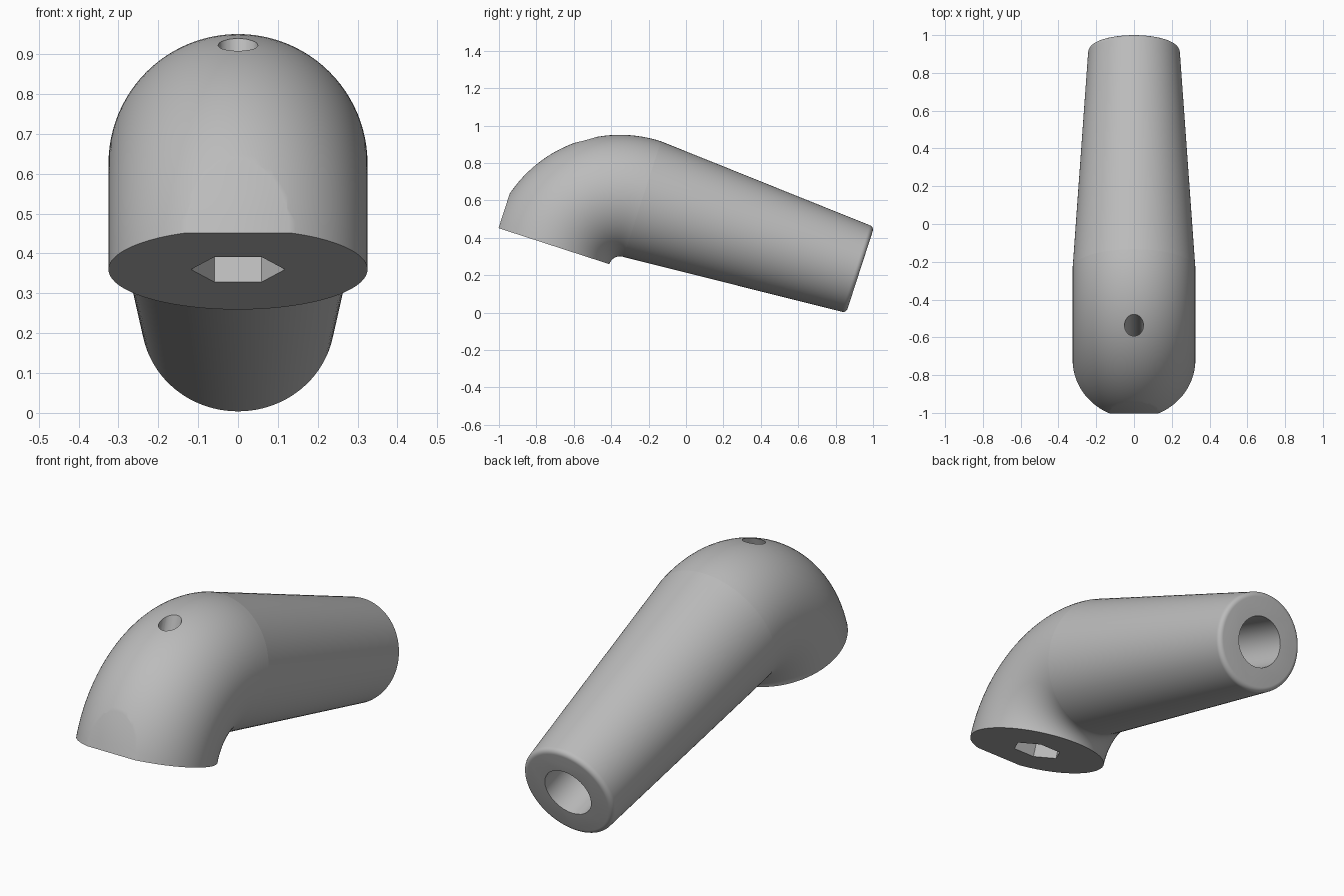
import bpy, bmesh, math
from mathutils import Matrix, Vector

cube = bpy.data.objects.get("Cube")
if cube:
    bpy.data.objects.remove(cube, do_unlink=True)

SEGMENTS = 96
TILT = Matrix.Rotation(math.radians(-18), 4, 'X')
PIVOT = Vector((0, -0.41, 0.12))   # centre of the elbow bend
BEND, RADIUS = 0.385, 0.325        # bend radius and head radius
END, END_RADIUS, FILLET = 0.815, 0.243, 0.025
AXIS_Z = PIVOT.z + BEND            # height of the handle axis before tilting
BOLT_Y = PIVOT.y - BEND            # position of the bolt axis before tilting

grey = bpy.data.materials.new("plain grey")
grey.use_nodes = True
grey.diffuse_color = (0.5, 0.5, 0.5, 1)
grey.node_tree.nodes["Principled BSDF"].inputs["Base Color"].default_value = grey.diffuse_color


def new_object(name, bm):
    bmesh.ops.recalc_face_normals(bm, faces=bm.faces)
    mesh = bpy.data.meshes.new(name)
    bm.to_mesh(mesh)
    bm.free()
    mesh.materials.append(grey)
    obj = bpy.data.objects.new(name, mesh)
    bpy.context.collection.objects.link(obj)
    return obj


def loft(name, rings):
    """Closed tube through circles given as (centre, outward direction, radius)."""
    bm = bmesh.new()
    loops = []
    for centre, outward, radius in rings:
        angles = [2 * math.pi * i / SEGMENTS for i in range(SEGMENTS)]
        loops.append([bm.verts.new(centre + radius * (math.cos(a) * outward
                      + math.sin(a) * Vector((1, 0, 0)))) for a in angles])
    for a, b in zip(loops, loops[1:]):
        for i in range(SEGMENTS):
            j = (i + 1) % SEGMENTS
            bm.faces.new((a[i], a[j], b[j], b[i]))
    bm.faces.new(loops[0])
    bm.faces.new(loops[-1])
    return new_object(name, bm)


def prism(name, sides, radius, length, centre, rotation):
    bm = bmesh.new()
    bmesh.ops.create_cone(bm, cap_ends=True, segments=sides, radius1=radius,
                          radius2=radius, depth=length,
                          matrix=Matrix.Translation(centre) @ rotation)
    return new_object(name, bm)


def block(name, size, centre):
    bm = bmesh.new()
    bmesh.ops.create_cube(bm, size=1, matrix=Matrix.Translation(centre)
                          @ Matrix.Diagonal((*size, 1)))
    return new_object(name, bm)


def carve(obj, cutters):
    for cutter in cutters:
        cutter.hide_render = True
        mod = obj.modifiers.new("cut", 'BOOLEAN')
        mod.operation, mod.solver, mod.object = 'DIFFERENCE', 'EXACT', cutter
    bpy.context.view_layer.update()
    carved = bpy.data.meshes.new_from_object(
        obj.evaluated_get(bpy.context.evaluated_depsgraph_get()))
    obj.modifiers.clear()
    obj.data = carved
    for cutter in cutters:
        bpy.data.objects.remove(cutter, do_unlink=True)


def finish(obj):
    obj.data.transform(TILT)
    bpy.ops.object.select_all(action='DESELECT')
    obj.select_set(True)
    bpy.context.view_layer.objects.active = obj
    bpy.ops.object.shade_smooth_by_angle(angle=math.radians(30))


# Bent head: a quarter turn from the flat base to the handle
rings = []
for i in range(33):
    a = math.pi / 2 * i / 32
    outward = Vector((0, -math.cos(a), math.sin(a)))
    rings.append((PIVOT + BEND * outward, outward, RADIUS))
elbow = loft("elbow_head", rings)

# Flat nose, bolt hole and hexagonal nut pocket
none = Matrix.Identity(4)
carve(elbow, [
    block("nose_cutter", (1, 0.4, 2), (0, BOLT_Y - 0.298 - 0.2, 0.4)),
    prism("bolt_cutter", 32, 0.05, 2, (0, BOLT_Y, 0.5), none),
    prism("nut_cutter", 6, 0.118, 0.4, (0, BOLT_Y, PIVOT.z),
          Matrix.Rotation(math.pi / 2, 4, 'Z')),
])
finish(elbow)

# Tapered handle with a rounded end rim
up = Vector((0, 0, 1))
profile = [(PIVOT.y, RADIUS)]
for i in range(7):
    a = math.pi / 2 * i / 6
    profile.append((END - FILLET + FILLET * math.sin(a),
                    END_RADIUS - FILLET + FILLET * math.cos(a)))
handle = loft("handle", [(Vector((0, y, AXIS_Z)), up, r) for y, r in profile])

# Round socket in the handle end
carve(handle, [prism("socket_cutter", 32, 0.125, 1.8, (0, END, AXIS_Z),
                     Matrix.Rotation(math.pi / 2, 4, 'X'))])
finish(handle)
